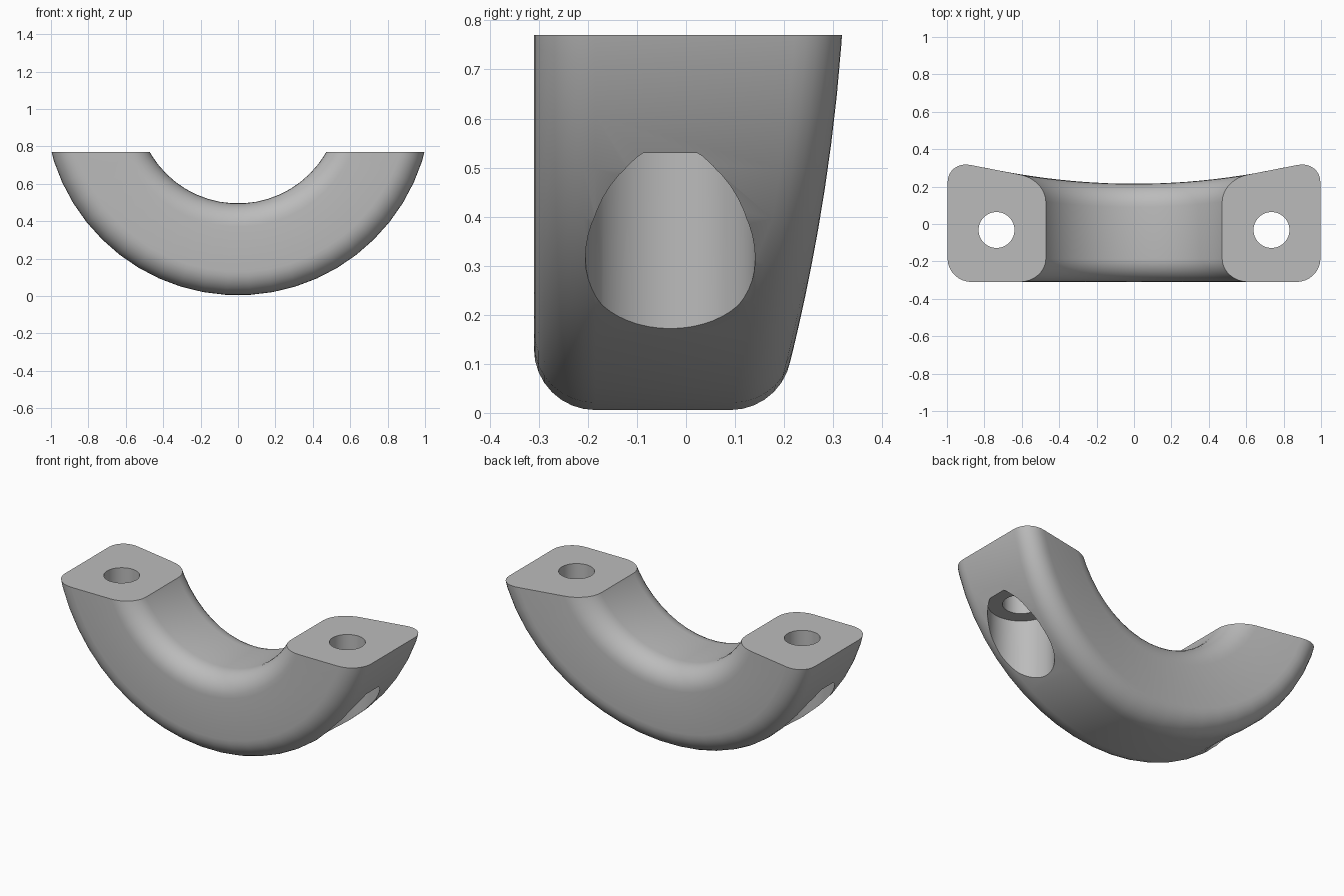
import bpy, bmesh, math

if "Cube" in bpy.data.objects:
    bpy.data.objects.remove(bpy.data.objects["Cube"], do_unlink=True)

CENTRE_Z, OUTER, INNER = 1.038, 1.034, 0.543
FRONT, FILLET, TOP = -0.31, 0.125, 0.77
HOLE_X, HOLE_Y = 0.735, -0.032

grey = bpy.data.materials.new("plain grey")
grey.use_nodes = True
colour = (0.5, 0.5, 0.5, 1)
grey.diffuse_color = colour
grey.node_tree.nodes["Principled BSDF"].inputs["Base Color"].default_value = colour


def back_y(x):
    """Concave back face, shallowest in the middle."""
    return 0.215 + 0.132 * x * x


def section():
    """Rounded rectangle as (radius, inset from a face, is_back)."""
    points = []
    corners = [(INNER + FILLET, 180, False), (OUTER - FILLET, 270, False),
               (OUTER - FILLET, 0, True), (INNER + FILLET, 90, True)]
    for radius, start, is_back in corners:
        for i in range(9):
            a = math.radians(start + 90 * i / 8)
            points.append((radius + FILLET * math.cos(a),
                           FILLET * (1 - abs(math.sin(a))), is_back))
    return points


# Half-ring clamp body: sweep the section, then trim the ends flat
bm = bmesh.new()
rings = []
steps = 25
for i in range(steps + 1):
    angle = math.radians(-86 + 172 * i / steps)
    ring = []
    for radius, inset, is_back in section():
        x = radius * math.sin(angle)
        z = CENTRE_Z - radius * math.cos(angle)
        y = back_y(x) - inset if is_back else FRONT + inset
        ring.append(bm.verts.new((x, y, z)))
    rings.append(ring)
for a, b in zip(rings, rings[1:]):
    for i in range(len(a)):
        j = (i + 1) % len(a)
        bm.faces.new((a[i], a[j], b[j], b[i]))
cut = bmesh.ops.bisect_plane(bm, geom=bm.verts[:] + bm.edges[:] + bm.faces[:],
                             plane_co=(0, 0, TOP), plane_no=(0, 0, 1), clear_outer=True)
bmesh.ops.holes_fill(bm, edges=[e for e in bm.edges if e.is_boundary], sides=0)
bmesh.ops.recalc_face_normals(bm, faces=bm.faces[:])
mesh = bpy.data.meshes.new("clamp_body")
bm.to_mesh(mesh)
bm.free()
mesh.materials.append(grey)
body = bpy.data.objects.new("clamp_body", mesh)
bpy.context.collection.objects.link(body)


def drill(x, radius, bottom, top):
    """Cut one vertical round hole through the body."""
    bpy.ops.mesh.primitive_cylinder_add(vertices=48, radius=radius, depth=top - bottom,
                                        location=(x, HOLE_Y, (top + bottom) / 2))
    cutter = bpy.context.object
    cutter.hide_render = True
    cutter.data.materials.append(grey)
    mod = body.modifiers.new("hole", "BOOLEAN")
    mod.operation, mod.solver, mod.object = "DIFFERENCE", "EXACT", cutter
    bpy.context.view_layer.objects.active = body
    bpy.ops.object.modifier_apply(modifier=mod.name)
    bpy.data.objects.remove(cutter, do_unlink=True)


# Bolt holes with counterbores from below
for side in (-1, 1):
    drill(side * HOLE_X, 0.173, -0.2, 0.53)
    drill(side * HOLE_X, 0.096, 0.4, 1.0)

bpy.ops.object.select_all(action="DESELECT")
body.select_set(True)
bpy.context.view_layer.objects.active = body
bpy.ops.object.shade_smooth_by_angle(angle=math.radians(30))
